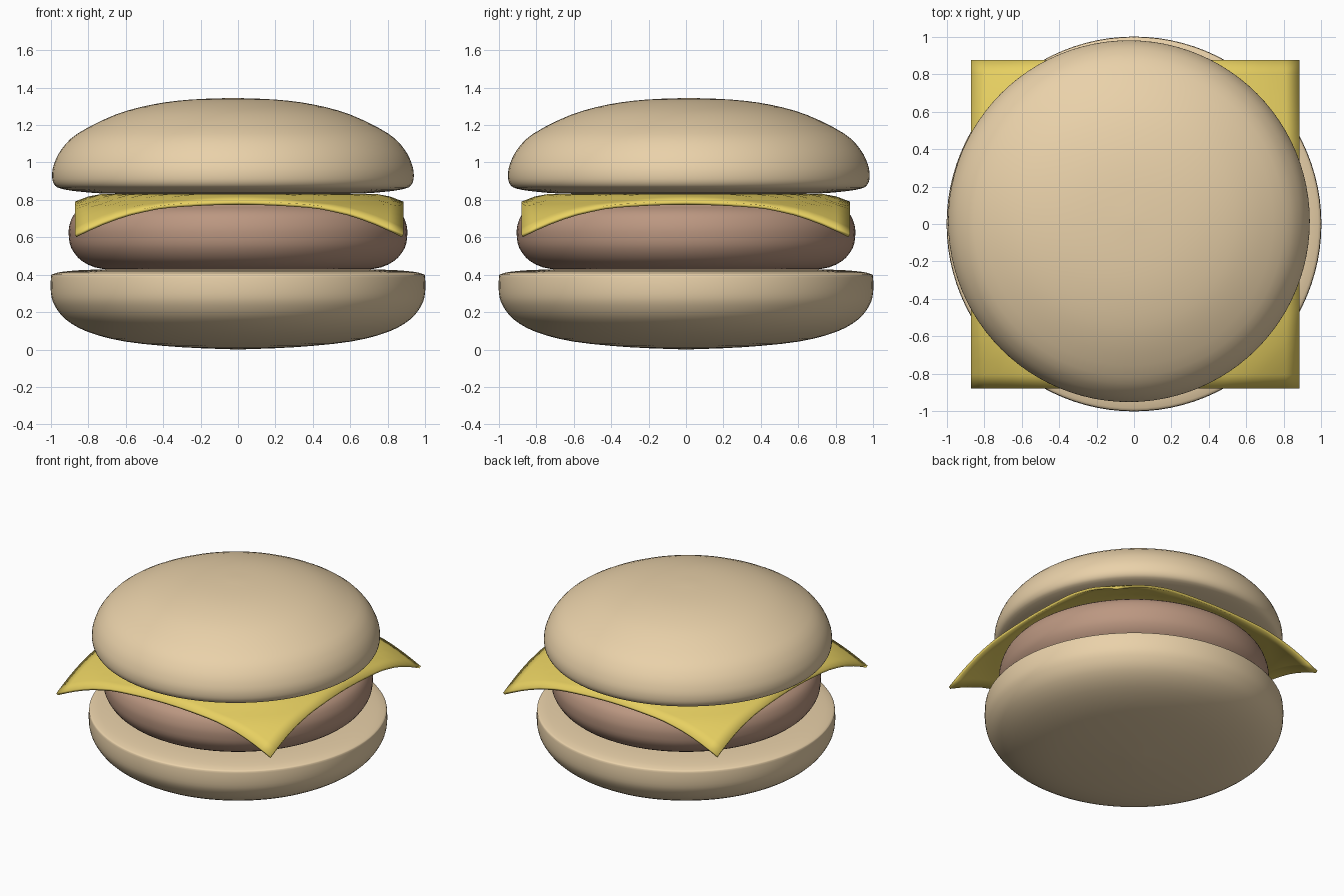
import bpy, bmesh, math
from mathutils import Vector

if "Cube" in bpy.data.objects:
    bpy.data.objects.remove(bpy.data.objects["Cube"])


def material(name, rgb):
    m = bpy.data.materials.new(name)
    m.diffuse_color = (*rgb, 1)
    m.use_nodes = True
    m.node_tree.nodes["Principled BSDF"].inputs["Base Color"].default_value = m.diffuse_color
    return m


def finish(bm, name, mat, angle, loc=(0, 0, 0)):
    bmesh.ops.recalc_face_normals(bm, faces=bm.faces)
    me = bpy.data.meshes.new(name)
    bm.to_mesh(me)
    bm.free()
    ob = bpy.data.objects.new(name, me)
    ob.location = loc
    me.materials.append(mat)
    bpy.context.collection.objects.link(ob)
    bpy.ops.object.select_all(action='DESELECT')
    ob.select_set(True)
    bpy.context.view_layer.objects.active = ob
    bpy.ops.object.shade_smooth_by_angle(angle=math.radians(angle))
    return ob


def smooth_profile(pts, steps=3):
    """Catmull-Rom curve through (radius, height) points."""
    p = [Vector(q) for q in pts]
    p = [p[0]] + p + [p[-1]]
    out = []
    for a, b, c, d in zip(p, p[1:], p[2:], p[3:]):
        for i in range(steps):
            t = i / steps
            out.append(0.5 * (2 * b + (c - a) * t + (2 * a - 5 * b + 4 * c - d) * t * t
                              + (3 * b - a - 3 * c + d) * t ** 3))
    return out + [p[-1]]


def lathe(name, pts, mat, loc=(0, 0, 0), segments=96):
    bm = bmesh.new()
    vs = [bm.verts.new((max(r, 0), 0, z)) for r, z in smooth_profile(pts)]
    es = [bm.edges.new(e) for e in zip(vs, vs[1:])]
    bmesh.ops.spin(bm, geom=vs + es, axis=(0, 0, 1), cent=(0, 0, 0),
                   angle=2 * math.pi, steps=segments, use_merge=True)
    bmesh.ops.remove_doubles(bm, verts=bm.verts, dist=1e-5)
    return finish(bm, name, mat, 50, loc)


bun = material("bun", (0.82, 0.64, 0.40))
meat = material("meat", (0.50, 0.31, 0.22))
yellow = material("cheese", (0.80, 0.63, 0.12))

# Buns and patty, revolved
lathe("bottom_bun", [(0, 0), (0.3, 0.012), (0.6, 0.042), (0.8, 0.093), (0.92, 0.16),
                     (0.98, 0.235), (1, 0.3), (1, 0.385), (0.985, 0.405), (0.9, 0.42),
                     (0.7, 0.428), (0, 0.43)], bun)
lathe("patty", [(0, 0.42), (0.5, 0.422), (0.72, 0.43), (0.83, 0.47), (0.89, 0.54),
                (0.905, 0.61), (0.9, 0.67), (0.87, 0.73), (0.8, 0.77), (0.7, 0.79),
                (0, 0.8)], meat)
lathe("top_bun", [(0, 0.83), (0.6, 0.832), (0.8, 0.842), (0.92, 0.86), (0.957, 0.885),
                  (0.967, 0.93), (0.957, 0.99), (0.917, 1.07), (0.83, 1.155),
                  (0.63, 1.255), (0.43, 1.31), (0.23, 1.336), (0, 1.345)],
      bun, (-0.027, 0.015, 0))

# Cheese slice: a square sheet whose overhang droops with distance from the centre
droop = [(0, 0), (0.77, 0), (0.88, 0.042), (0.97, 0.06), (1.07, 0.105), (1.16, 0.16), (1.24, 0.215), (2, 0.7)]


def drop(r):
    for (r0, d0), (r1, d1) in zip(droop, droop[1:]):
        if r <= r1:
            return d0 + (d1 - d0) * (r - r0) / (r1 - r0)


bm = bmesh.new()
bmesh.ops.create_grid(bm, x_segments=24, y_segments=24, size=0.878)
for v in bm.verts:
    v.co.z = 0.832 - drop(math.hypot(v.co.x, v.co.y))
cheese = finish(bm, "cheese_slice", yellow, 40, (0.006, -0.002, 0))
solid = cheese.modifiers.new("thickness", 'SOLIDIFY')
solid.thickness = 0.018
solid.offset = -1
